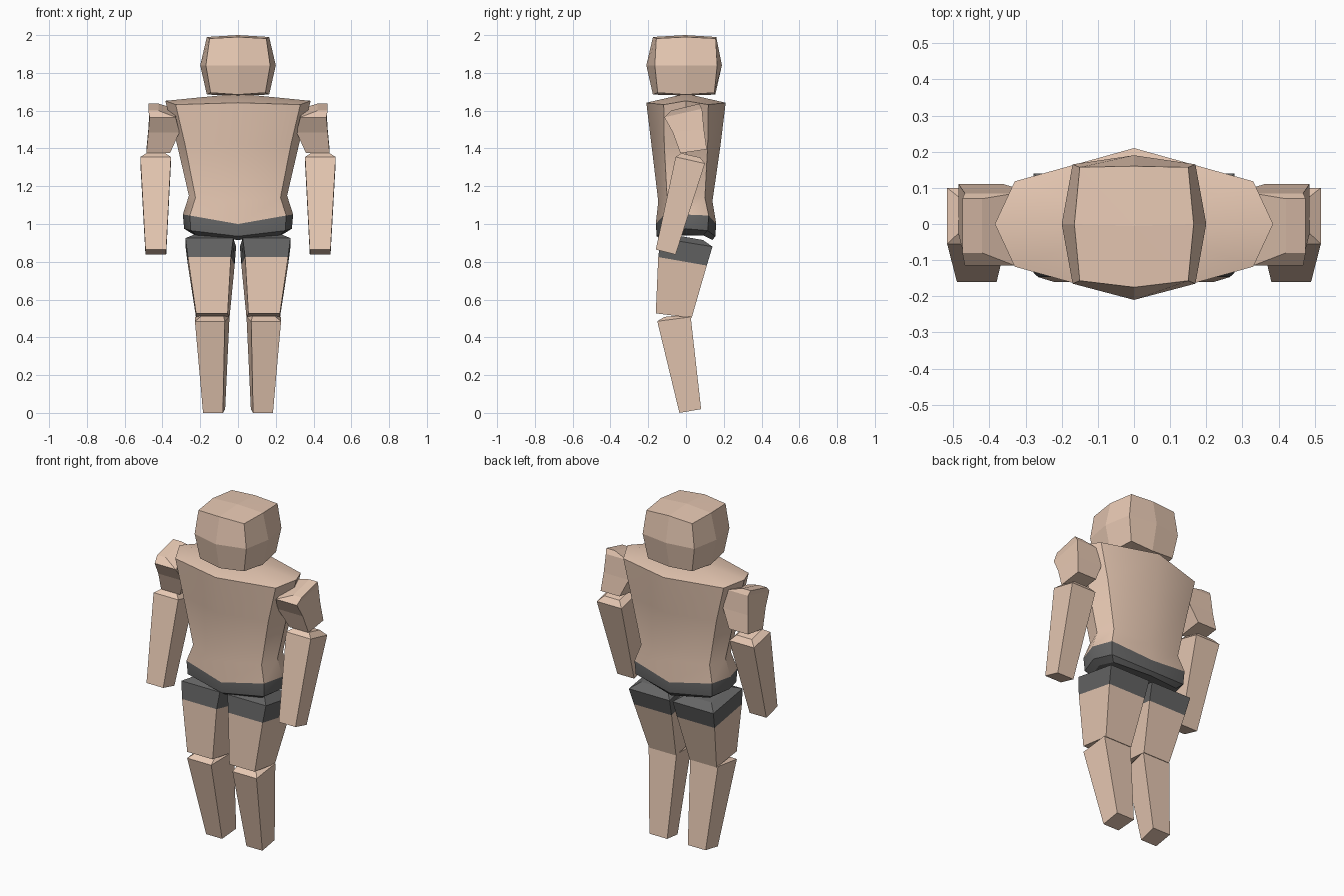
import bpy, bmesh

if "Cube" in bpy.data.objects:
    bpy.data.objects.remove(bpy.data.objects["Cube"])


def material(name, color):
    m = bpy.data.materials.new(name)
    m.diffuse_color = (*color, 1)
    m.use_nodes = True
    m.node_tree.nodes["Principled BSDF"].inputs["Base Color"].default_value = m.diffuse_color
    return m


SKIN = material("skin", (0.80, 0.58, 0.45))
DARK = material("dark_cloth", (0.13, 0.13, 0.13))


def loft(name, rings, dark=(), top=None, bottom=None, smooth=False):
    """Skin rings from bottom to top; caps are flat or meet at a centre point."""
    bm = bmesh.new()
    vs = [[bm.verts.new(p) for p in r] for r in rings]
    n = len(vs[0])
    for k in range(len(vs) - 1):
        for i in range(n):
            j = (i + 1) % n
            f = bm.faces.new((vs[k][i], vs[k][j], vs[k + 1][j], vs[k + 1][i]))
            f.material_index = int(k in dark)
    for ring, tip, k in ((vs[0], bottom, 0), (vs[-1], top, len(vs) - 2)):
        if tip:
            c = bm.verts.new(tip)
            faces = [bm.faces.new((ring[i], ring[(i + 1) % n], c)) for i in range(n)]
        else:
            faces = [bm.faces.new(ring)]
        for f in faces:
            f.material_index = int(k in dark)
    bmesh.ops.recalc_face_normals(bm, faces=bm.faces)
    me = bpy.data.meshes.new(name)
    bm.to_mesh(me)
    bm.free()
    me.materials.append(SKIN)
    me.materials.append(DARK)
    ob = bpy.data.objects.new(name, me)
    bpy.context.collection.objects.link(ob)
    if smooth:
        bpy.ops.object.select_all(action='DESELECT')
        ob.select_set(True)
        bpy.context.view_layer.objects.active = ob
        bpy.ops.object.shade_smooth_by_angle(angle=0.6)
    return ob


def octagon(side, cx, cy, front, back, zs, zc, zm):
    """Side point, corner and centre-line points, mirrored across x and y."""
    return [(0, front, zm), (cx, -cy, zc), (side, 0, zs), (cx, cy, zc),
            (0, back, zm), (-cx, cy, zc), (-side, 0, zs), (-cx, -cy, zc)]


def quad(s, xi, xo, front, back, tuck=0.0):
    """Four-sided limb ring; front and back are (y, z), tuck pulls the front in."""
    (yf, zf), (yb, zb) = front, back
    return [(s * (xi + tuck), yf, zf), (s * xo, yf, zf), (s * xo, yb, zb), (s * xi, yb, zb)]


# Head: a bulged block
loft("head", [
    octagon(0.165, 0.145, 0.15, -0.175, 0.155, 1.685, 1.695, 1.685),
    octagon(0.20, 0.17, 0.165, -0.21, 0.19, 1.84, 1.84, 1.84),
    octagon(0.165, 0.15, 0.157, -0.175, 0.16, 1.99, 1.982, 1.99)],
    top=(0, -0.005, 2.0), bottom=(0, 0, 1.68))

# Torso with dark hip band
loft("torso", [
    octagon(0.245, 0.22, 0.09, -0.125, 0.14, 0.95, 0.94, 0.915),
    octagon(0.285, 0.25, 0.115, -0.155, 0.155, 0.975, 0.965, 0.935),
    octagon(0.292, 0.255, 0.12, -0.16, 0.16, 1.05, 1.045, 1.00),
    octagon(0.26, 0.225, 0.10, -0.147, 0.14, 1.15, 1.14, 1.12),
    octagon(0.325, 0.28, 0.115, -0.183, 0.183, 1.43, 1.42, 1.42),
    octagon(0.385, 0.33, 0.118, -0.21, 0.21, 1.652, 1.632, 1.642)],
    dark=(0, 1), top=(0, 0, 1.69), smooth=True)

for s, side in ((-1, "left"), (1, "right")):
    # Upper arm, widest at the inner shoulder
    loft(f"{side}_upper_arm", [
        quad(s, 0.36, 0.485, (-0.03, 1.375), (0.11, 1.395)),
        quad(s, 0.31, 0.475, (-0.07, 1.485), (0.095, 1.50)),
        quad(s, 0.33, 0.468, (-0.115, 1.565), (0.085, 1.61)),
        quad(s, 0.42, 0.475, (-0.08, 1.60), (0.07, 1.637))])
    # Forearm with a chamfered elbow
    loft(f"{side}_forearm", [
        quad(s, 0.38, 0.49, (-0.16, 0.865), (-0.055, 0.838)),
        quad(s, 0.355, 0.517, (-0.055, 1.355), (0.10, 1.32)),
        quad(s, 0.385, 0.485, (-0.025, 1.375), (0.075, 1.352))])
    # Thigh with dark shorts leg
    loft(f"{side}_thigh", [
        quad(s, 0.045, 0.222, (-0.16, 0.527), (0.03, 0.503), 0.01),
        quad(s, 0.018, 0.265, (-0.147, 0.825), (0.11, 0.78), 0.02),
        quad(s, 0.01, 0.278, (-0.135, 0.925), (0.14, 0.88), 0.015),
        quad(s, 0.06, 0.23, (-0.08, 0.945), (0.09, 0.915))],
        dark=(1, 2))
    # Shin with a chamfered knee
    loft(f"{side}_shin", [
        quad(s, 0.068, 0.185, (-0.035, 0.0), (0.08, 0.02), 0.012),
        quad(s, 0.045, 0.228, (-0.152, 0.485), (0.025, 0.508), 0.025),
        quad(s, 0.075, 0.20, (-0.115, 0.508), (0.0, 0.52))])
